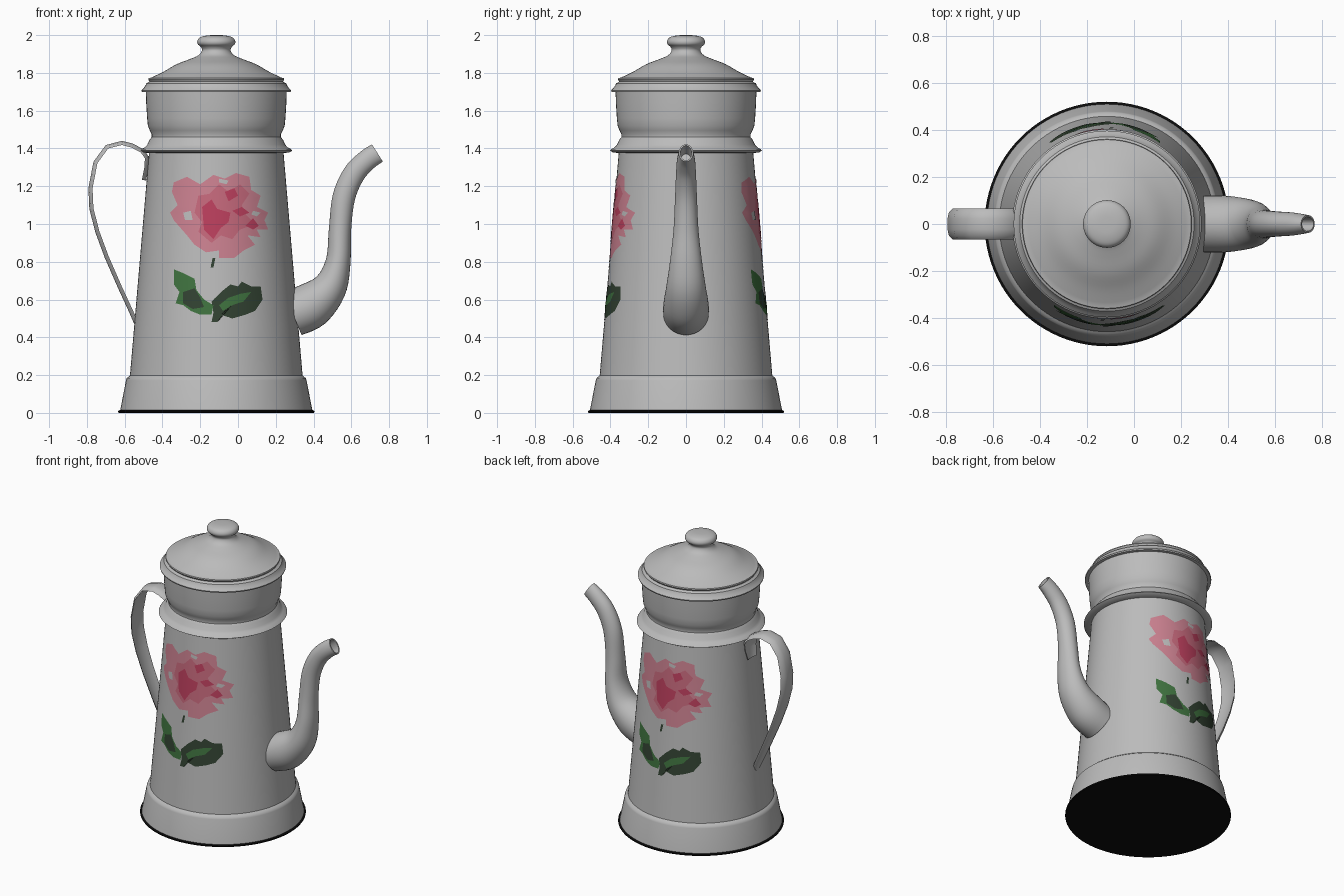
import bpy, bmesh, math
from mathutils import Vector

if "Cube" in bpy.data.objects:
    bpy.data.objects.remove(bpy.data.objects["Cube"])

CX = -0.115          # x of the pot's axis
SEG = 96


def material(name, rgb):
    m = bpy.data.materials.new(name)
    m.diffuse_color = (*rgb, 1)
    m.use_nodes = True
    m.node_tree.nodes["Principled BSDF"].inputs["Base Color"].default_value = m.diffuse_color
    return m


ENAMEL = material("grey_enamel", (0.50, 0.50, 0.50))
BLACK = material("black_rim", (0.004, 0.004, 0.004))
PINK = material("light_pink", (0.60, 0.22, 0.28))
ROSE = material("mid_pink", (0.56, 0.14, 0.20))
CRIMSON = material("crimson", (0.50, 0.05, 0.11))
GREEN = material("leaf_green", (0.05, 0.17, 0.05))
DARK = material("dark_green", (0.032, 0.055, 0.032))


def finish(name, bm, mat, angle=35, recalc=True):
    if recalc:
        bmesh.ops.recalc_face_normals(bm, faces=bm.faces)
    me = bpy.data.meshes.new(name)
    bm.to_mesh(me)
    bm.free()
    me.materials.append(mat)
    me.shade_smooth()
    me.set_sharp_from_angle(angle=math.radians(angle))
    ob = bpy.data.objects.new(name, me)
    bpy.context.collection.objects.link(ob)
    return ob


def skin(bm, rings):
    for a, b in zip(rings, rings[1:]):
        n = len(a)
        for i in range(n):
            bm.faces.new((a[i], a[(i + 1) % n], b[(i + 1) % n], b[i]))


def lathe(name, profile, mat):
    """Revolve (radius, z) points around the pot's axis and cap both ends."""
    bm = bmesh.new()
    rings = []
    for r, z in profile:
        rings.append([bm.verts.new((CX + r * math.cos(2 * math.pi * i / SEG),
                                    r * math.sin(2 * math.pi * i / SEG), z)) for i in range(SEG)])
    skin(bm, rings)
    bm.faces.new(rings[0][::-1])
    bm.faces.new(rings[-1])
    return finish(name, bm, mat)


def sweep(name, path, sections, mat, angle=35):
    """Sweep (offset, y) sections along an (x, z) path."""
    bm = bmesh.new()
    rings = []
    for k, (p, sec) in enumerate(zip(path, sections)):
        a, b = path[max(k - 1, 0)], path[min(k + 1, len(path) - 1)]
        t = (Vector(b) - Vector(a)).normalized()
        rings.append([bm.verts.new((p[0] - t.y * o, y, p[1] + t.x * o)) for o, y in sec])
    skin(bm, rings)
    ends = [bm.faces.new(rings[0][::-1]), bm.faces.new(rings[-1])]
    return bm, ends


def smooth_path(pts, n=5):
    """Catmull-Rom interpolation of tuples."""
    out = []
    for i in range(len(pts) - 1):
        p = [Vector(pts[min(max(j, 0), len(pts) - 1)]) for j in (i - 1, i, i + 1, i + 2)]
        for s in range(n):
            t = s / n
            out.append(0.5 * (2 * p[1] + (p[2] - p[0]) * t
                              + (2 * p[0] - 5 * p[1] + 4 * p[2] - p[3]) * t * t
                              + (3 * p[1] - p[0] - 3 * p[2] + p[3]) * t ** 3))
    return out + [Vector(pts[-1])]


# Pot body with flared foot, and the black rim underneath
lathe("base_rim", [(0.516, 0), (0.519, 0.004), (0.519, 0.010), (0.511, 0.014)], BLACK)
lathe("pot_body", [(0.509, 0.012), (0.478, 0.172), (0.474, 0.184), (0.464, 0.192),
                   (0.457, 0.198), (0.355, 1.39)], ENAMEL)

# Upper filter section with flange and waist
lathe("filter_section", [(0.35, 1.376), (0.385, 1.378), (0.402, 1.388), (0.396, 1.396), (0.378, 1.406),
                         (0.365, 1.42), (0.354, 1.445), (0.342, 1.46), (0.342, 1.475), (0.352, 1.495),
                         (0.362, 1.52), (0.366, 1.56), (0.371, 1.64), (0.373, 1.71)], ENAMEL)

# Lid with stepped rim, dome and knob
knob = [tuple(v) for v in smooth_path(
    [(0.345, 1.775), (0.28, 1.806), (0.21, 1.846), (0.14, 1.873), (0.095, 1.893), (0.076, 1.918),
     (0.082, 1.937), (0.098, 1.952), (0.1, 1.97), (0.086, 1.988), (0.05, 1.998), (0.005, 2.0)], 4)]
lathe("lid", [(0.37, 1.70), (0.394, 1.70), (0.396, 1.708), (0.384, 1.72), (0.374, 1.735), (0.37, 1.745),
              (0.358, 1.75), (0.354, 1.755), (0.36, 1.765), (0.358, 1.772)] + knob, ENAMEL)

# Spout: (x, z, half depth, half width), hollow at the tip
spine = smooth_path([(0.29, 0.525, 0.122, 0.12), (0.39, 0.572, 0.122, 0.12), (0.485, 0.665, 0.092, 0.105),
                     (0.53, 0.80, 0.066, 0.085), (0.54, 0.97, 0.059, 0.066), (0.56, 1.14, 0.060, 0.058),
                     (0.612, 1.262, 0.059, 0.053), (0.68, 1.336, 0.056, 0.048), (0.738, 1.376, 0.054, 0.038)])
circle = [(math.cos(2 * math.pi * i / 32), math.sin(2 * math.pi * i / 32)) for i in range(32)]
bm, ends = sweep("spout", [(v[0], v[1]) for v in spine],
                 [[(c * v[2], s * v[3]) for c, s in circle] for v in spine], ENAMEL)
bmesh.ops.recalc_face_normals(bm, faces=bm.faces)
bmesh.ops.inset_region(bm, faces=[ends[1]], thickness=0.008)
hole = bmesh.ops.extrude_face_region(bm, geom=[ends[1]])
bmesh.ops.delete(bm, geom=[ends[1]], context='FACES_ONLY')
bmesh.ops.translate(bm, vec=(-0.062, 0, -0.044), verts=[g for g in hole['geom'] if isinstance(g, bmesh.types.BMVert)])
finish("spout", bm, ENAMEL)

# Strap handle: (x, z, half width), hooked under the flange
strap = [(-0.487, 1.23, 0.045), (-0.473, 1.30, 0.06), (-0.472, 1.355, 0.065), (-0.50, 1.395, 0.065),
         (-0.555, 1.425, 0.065), (-0.615, 1.44, 0.065), (-0.70, 1.418, 0.065), (-0.765, 1.33, 0.065),
         (-0.792, 1.19, 0.065), (-0.787, 1.08, 0.065), (-0.755, 0.955, 0.062), (-0.705, 0.82, 0.058),
         (-0.635, 0.66, 0.053), (-0.575, 0.53, 0.046), (-0.545, 0.46, 0.03)]
bm, _ = sweep("handle", [(x, z) for x, z, w in strap],
              [[(0.022, -w), (0.006, -w * 0.75), (0, -w * 0.35), (0, w * 0.35), (0.006, w * 0.75), (0.022, w),
                (0.016, w * 0.6), (0.012, 0), (0.016, -w * 0.6)] for x, z, w in strap], ENAMEL)
finish("handle", bm, ENAMEL, 45)


def wall(x, z, lift):
    """Put a front-view point on the cone of the body."""
    r = 0.457 + (0.355 - 0.457) * (z - 0.198) / (1.39 - 0.198) + lift
    return x - CX, -math.sqrt(r * r - (x - CX) ** 2), z


def decal(name, mat, layer, pts):
    """Painted patch from an outline in hundredths; on the front, and turned 180 degrees on the back."""
    pts = [Vector(p) / 100 for p in pts]
    mid = sum(pts, Vector((0, 0))) / len(pts)
    edge = [a.lerp(b, k / 3) for a, b in zip(pts, pts[1:] + pts[:1]) for k in range(3)]
    for side, sign in (("front", 1), ("back", -1)):
        bm = bmesh.new()
        rings = []
        for k in range(1, 9):
            rings.append([])
            for e in edge:
                x, y, z = wall(*mid.lerp(e, k / 8), 0.0015 + 0.0013 * layer)
                rings[-1].append(bm.verts.new((CX + sign * x, sign * y, z)))
        skin(bm, rings)
        bm.faces.new(rings[0])
        bm.normal_update()
        bmesh.ops.recalc_face_normals(bm, faces=bm.faces)
        if sum(f.normal.y * f.calc_area() for f in bm.faces) * sign > 0:
            bmesh.ops.reverse_faces(bm, faces=bm.faces)
        finish(f"{name}_{side}", bm, mat, 180, recalc=False)


# Rose
decal("rose_petals", PINK, 0, [
    (-34, 122), (-27, 125), (-20, 121), (-13, 126), (-7, 124), (-1, 127), (6, 125), (7, 118), (12, 115),
    (10, 109), (16, 106), (14, 102), (16, 97), (10, 97), (12, 93), (5, 94), (9, 89), (3, 86), (-2, 82),
    (-10, 82), (-10, 86), (-17, 85), (-23, 89), (-27, 94), (-34, 102), (-36, 106), (-32, 110), (-35, 117)])
decal("rose_inner", ROSE, 1, [
    (-21, 115), (-15, 116), (-10, 121), (-5, 117), (1, 121), (6, 116), (2, 110), (4, 105), (9, 100),
    (1, 97), (-3, 92), (-9, 94), (-14, 90), (-21, 96), (-19, 101), (-23, 106)])
decal("rose_heart", CRIMSON, 2, [
    (-19, 109), (-14, 113), (-11, 108), (-4, 106), (-5, 101), (-9, 98), (-13, 92), (-18, 97)])
decal("rose_fold_top", CRIMSON, 2, [(-7, 117), (-2, 119), (0, 115), (-5, 112)])
decal("rose_fold_side", CRIMSON, 2, [(-3, 107), (2, 109), (6, 106), (1, 104)])
decal("rose_fold_low", CRIMSON, 2, [(4, 99), (8, 103), (11, 99), (8, 97)])
decal("petal_gap_left", ENAMEL, 2, [(-29, 106), (-25, 107), (-24, 102), (-28, 102)])
decal("petal_gap_top", ENAMEL, 2, [(-10, 124), (-5, 123), (-6, 121), (-10, 122)])
decal("petal_gap_right", ENAMEL, 2, [(8, 107), (12, 106), (10, 104), (7, 105)])

# Stem and leaves
decal("stem", DARK, 0, [(-13.5, 82), (-12, 82), (-13, 77), (-14.5, 77)])
decal("small_leaf", GREEN, 0, [
    (-34, 76), (-29, 74), (-23, 71), (-22, 65), (-18, 60), (-13, 57), (-14, 52), (-20, 52), (-25, 54),
    (-29, 57), (-33, 58), (-31, 64), (-34, 68)])
decal("small_leaf_shade", DARK, 1, [(-29, 64), (-23, 66), (-20, 61), (-18, 56), (-24, 55), (-29, 58)])
decal("large_leaf", DARK, 0, [
    (-14, 59), (-9, 64), (-4, 68), (0, 67), (2, 69.5), (7, 67), (12, 67), (13, 60), (9, 54), (4, 52),
    (-3, 50), (-9, 52), (-11, 48), (-14, 48), (-13, 53)])
decal("large_leaf_vein", GREEN, 1, [(-10, 57), (-5, 61), (1, 63), (7, 64), (3, 59), (-3, 57), (-8, 54)])
